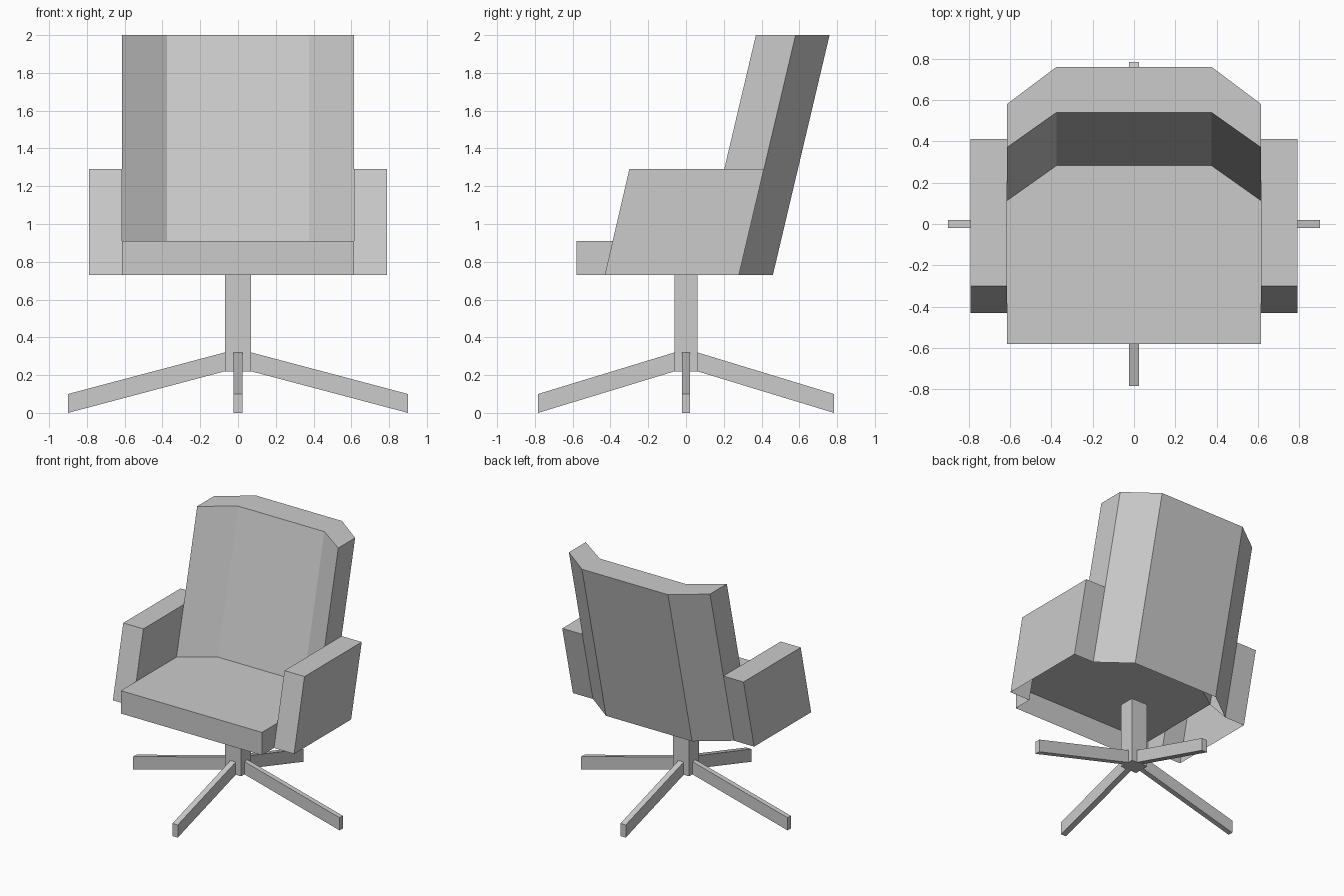
import bpy, bmesh, math
from mathutils import Matrix

default = bpy.data.objects.get("Cube")
if default:
    bpy.data.objects.remove(default, do_unlink=True)

# One grey for the whole chair
grey = bpy.data.materials.new("plain_grey")
grey.use_nodes = True
colour = (0.6, 0.6, 0.6, 1)
grey.diffuse_color = colour
grey.node_tree.nodes["Principled BSDF"].inputs["Base Color"].default_value = colour


def build(name, polygons, matrix=Matrix(), mirror=False):
    """Weld polygons (lists of points) into one flat-shaded object."""
    bm = bmesh.new()
    for polygon in polygons:
        bm.faces.new([bm.verts.new(p) for p in polygon])
    bmesh.ops.remove_doubles(bm, verts=bm.verts, dist=0.0005)
    bmesh.ops.recalc_face_normals(bm, faces=bm.faces)
    bm.transform(matrix)
    mesh = bpy.data.meshes.new(name)
    bm.to_mesh(mesh)
    bm.free()
    mesh.materials.append(grey)
    obj = bpy.data.objects.new(name, mesh)
    bpy.context.collection.objects.link(obj)
    if mirror:
        obj.modifiers.new("Mirror", "MIRROR")
    return obj


def bridge(a, b, closed=False):
    """Quads joining two rows of points."""
    n = len(a)
    return [[a[i], a[(i + 1) % n], b[(i + 1) % n], b[i]]
            for i in range(n if closed else n - 1)]


W = 0.615             # half width of seat and back
ARM = 0.79            # outer side of the armrests
LOW, SEAT, REST, TOP = 0.73, 0.91, 1.29, 2.0
FRONT = -0.58
SLOPE = 0.30 / (TOP - LOW)      # backward lean


def lean(y, z):
    return y + (z - LOW) * SLOPE


# Seat shell, open underneath
front_low, front_high = -0.43, -0.30


def arm_front(z):
    return front_low + (z - LOW) / (REST - LOW) * (front_high - front_low)


right_half = [(W, FRONT), (W, lean(0.07, SEAT)), (0.375, lean(0.24, SEAT))]
outline = right_half + [(-x, y) for x, y in reversed(right_half)]
seat = [[(x, y, SEAT) for x, y in outline],
        [(-W, FRONT, LOW), (W, FRONT, LOW), (W, FRONT, SEAT), (-W, FRONT, SEAT)]]
for x in (-W, W):
    seat.append([(x, FRONT, LOW), (x, arm_front(LOW), LOW),
                 (x, arm_front(SEAT), SEAT), (x, FRONT, SEAT)])
build("seat", seat)

# Leaning backrest with angled wings, open underneath
wing = [(W, 0.07, SEAT), (W, 0.28, LOW), (0.375, 0.46, LOW)]
ring = wing + [(-x, y, z) for x, y, z in reversed(wing)]
ring = ring + [(-0.375, 0.24, SEAT), (0.375, 0.24, SEAT)]
bottom = [(x, lean(y, z), z) for x, y, z in ring]
top = [(x, lean(y, TOP), TOP) for x, y, z in ring]
build("backrest", bridge(bottom, top, closed=True) + [top])

# Hollow armrests: outer panel, front, top, rear and the inner panel above the seat
profile = [(front_low, LOW), (front_high, REST), (lean(0.28, REST), REST), (0.28, LOW)]
outer = [(ARM, y, z) for y, z in profile]
inner = [(W, y, z) for y, z in profile]
inner_panel = [(W, arm_front(SEAT), SEAT), inner[1], inner[2], (W, lean(0.28, SEAT), SEAT)]
build("armrests", bridge(inner, outer) + [outer, inner_panel], mirror=True)


def rectangle(x, y, z):
    return [(-x, -y, z), (x, -y, z), (x, y, z), (-x, y, z)]


# Square column
foot, head = rectangle(0.07, 0.061, 0.22), rectangle(0.07, 0.061, LOW)
build("column", bridge(foot, head, closed=True) + [foot, head])

# Four sloping legs
half = 0.023
root = [(0.07, -half, 0.22), (0.07, half, 0.22), (0.07, half, 0.32), (0.07, -half, 0.32)]
tip = [(0.9, y, z - 0.22) for x, y, z in root]
squash = Matrix.Diagonal((1, 0.87, 1, 1))
for i, side in enumerate(("left", "back", "right", "front")):
    turn = squash @ Matrix.Rotation(i * math.pi / 2, 4, "Z")
    build(side + "_leg", bridge(root, tip, closed=True) + [root, tip], turn)
